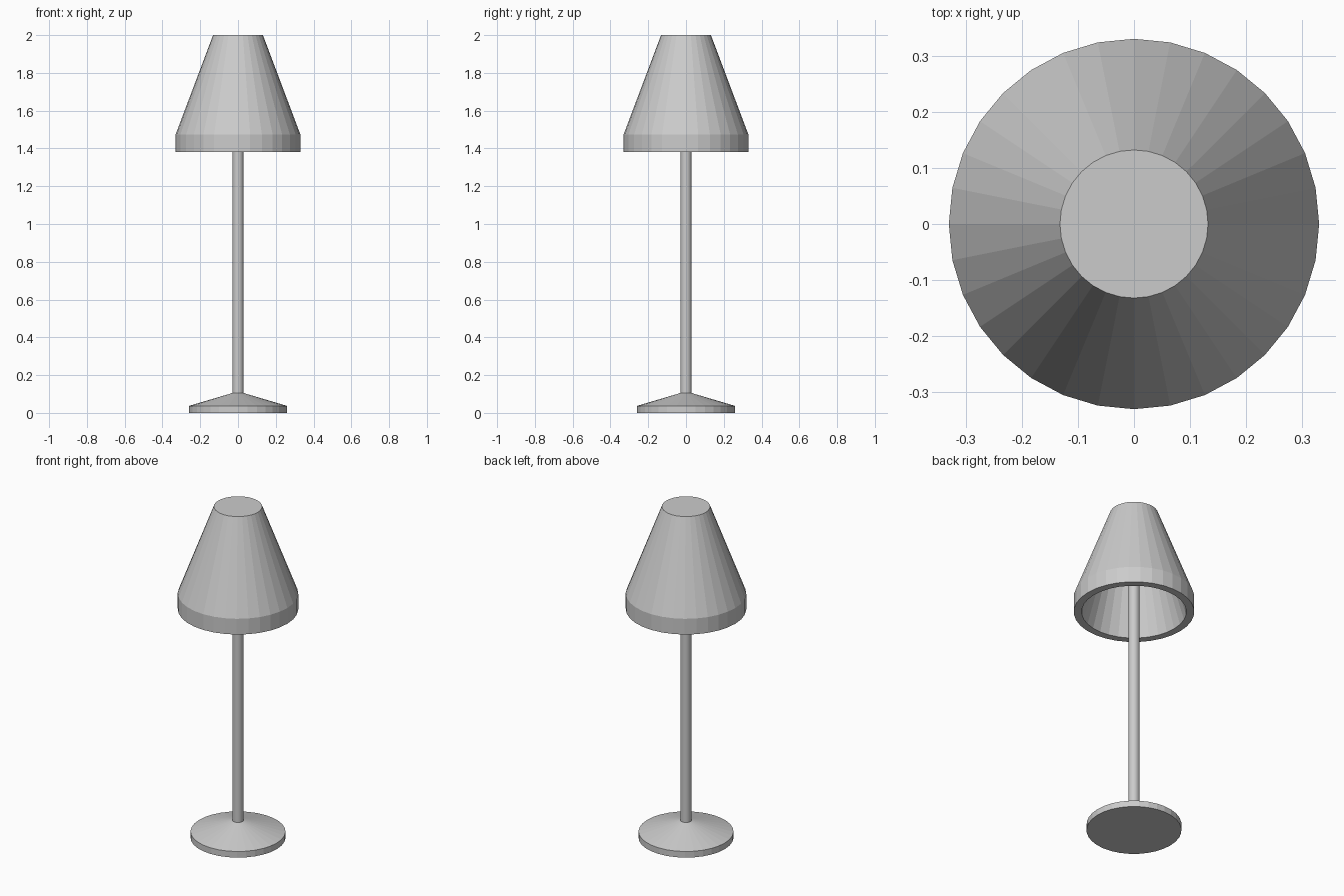
import bpy, bmesh
from math import cos, sin, tau

if "Cube" in bpy.data.objects:
    bpy.data.objects.remove(bpy.data.objects["Cube"])

SIDES = 32


def lathe(name, profile, sides=SIDES):
    """Revolve a (radius, z) profile around z; open ends are capped."""
    bm = bmesh.new()
    rings = [[bm.verts.new((r * cos(tau * i / sides), r * sin(tau * i / sides), z))
              for i in range(sides)] for r, z in profile]
    for a, b in zip(rings, rings[1:]):
        for i in range(sides):
            j = (i + 1) % sides
            bm.faces.new((a[i], a[j], b[j], b[i]))
    bm.faces.new(rings[0][::-1])
    bm.faces.new(rings[-1])
    bmesh.ops.recalc_face_normals(bm, faces=bm.faces)
    mesh = bpy.data.meshes.new(name)
    bm.to_mesh(mesh)
    bm.free()
    obj = bpy.data.objects.new(name, mesh)
    bpy.context.collection.objects.link(obj)
    return obj


# Round foot with a shallow cone on top
lathe("lamp_base", [(0.26, 0), (0.26, 0.037), (0.03, 0.105)])

# Slim pole running up into the shade
lathe("pole", [(0.03, 0.10), (0.03, 1.99)])

# Hollow shade: outer cone and band, bottom rim, inner cone up to the closed top
lathe("lamp_shade", [(0.132, 2.0), (0.33, 1.475), (0.33, 1.38),
                     (0.287, 1.38), (0.106, 1.998)])
